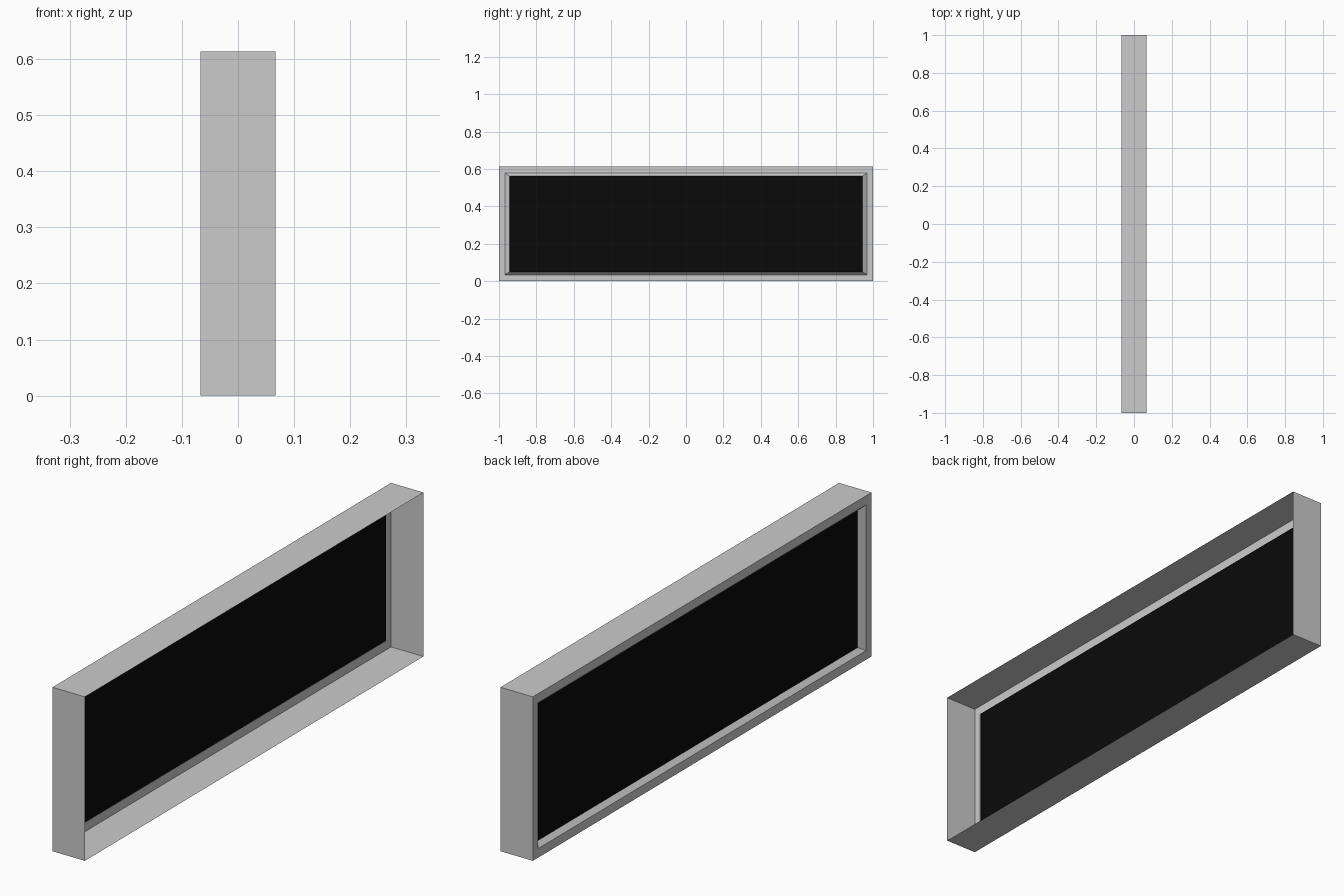
import bpy, bmesh

if "Cube" in bpy.data.objects:
    bpy.data.objects.remove(bpy.data.objects["Cube"])

HEIGHT = 0.613
PANEL_X = -0.049


def rect(bm, x, inset_y, inset_z):
    """Rectangular loop in the YZ plane, inset from the outer outline."""
    y, z0, z1 = 1 - inset_y, inset_z, HEIGHT - inset_z
    return [bm.verts.new((x, a, b)) for a, b in ((-y, z0), (y, z0), (y, z1), (-y, z1))]


def finish(bm, name):
    mesh = bpy.data.meshes.new(name)
    bm.to_mesh(mesh)
    bm.free()
    obj = bpy.data.objects.new(name, mesh)
    bpy.context.collection.objects.link(obj)
    return obj


# Frame: open-sided thin casing, flat rim, and bevel sloping in to the panel
bm = bmesh.new()
loops = [rect(bm, *p) for p in ((0.067, 0, 0),
                                (-0.067, 0, 0),
                                (-0.067, 0.031, 0.034),
                                (PANEL_X, 0.056, 0.05))]
for a, b in zip(loops, loops[1:]):
    for i in range(4):
        j = (i + 1) % 4
        bm.faces.new((a[i], b[i], b[j], a[j]))
# outward-facing casing, rim facing -x
bm.normal_update()
if loops[1][0].link_faces and max(f.normal.z for f in bm.faces
                                  if f.calc_center_median().z > HEIGHT - 0.001) < 0.5:
    bmesh.ops.reverse_faces(bm, faces=bm.faces[:])
finish(bm, "frame")

# Dark panel closing the opening
bm = bmesh.new()
bm.faces.new(rect(bm, PANEL_X, 0.056, 0.05)[::-1])
panel = finish(bm, "panel")
black = bpy.data.materials.new("black")
black.diffuse_color = (0.003, 0.003, 0.003, 1)
black.use_nodes = True
black.node_tree.nodes["Principled BSDF"].inputs["Base Color"].default_value = black.diffuse_color
panel.data.materials.append(black)
